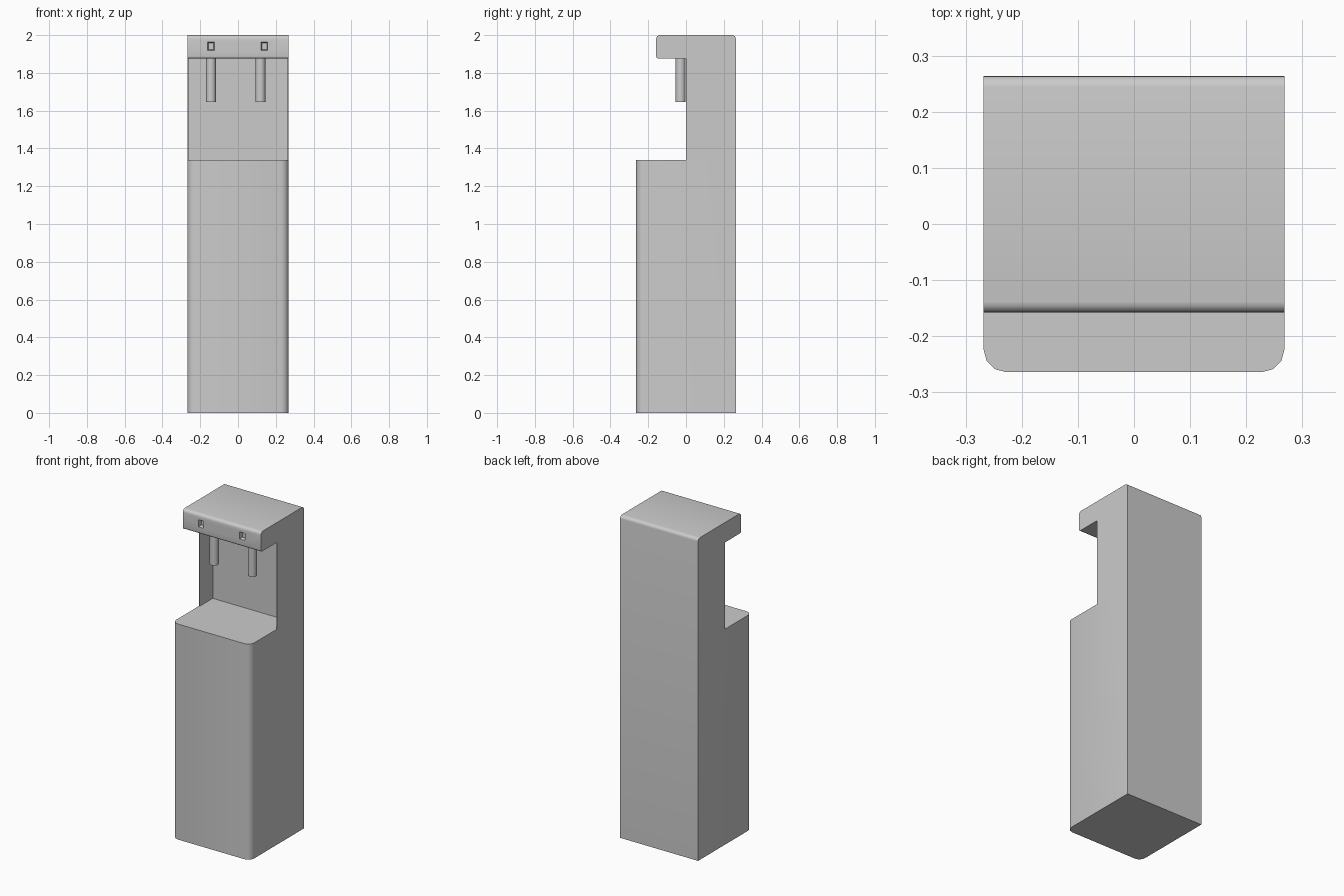
import bpy, bmesh, math

if "Cube" in bpy.data.objects:
    bpy.data.objects.remove(bpy.data.objects["Cube"])

W = 0.268          # half width
B = 0.264          # half depth
BACK = 0.128       # back wall of the recess
LEDGE, HEAD, TOP = 1.338, 1.876, 2.0
HEAD_Y = -0.158


def make(name, bm):
    bmesh.ops.recalc_face_normals(bm, faces=bm.faces[:])
    me = bpy.data.meshes.new(name)
    bm.to_mesh(me)
    bm.free()
    ob = bpy.data.objects.new(name, me)
    bpy.context.collection.objects.link(ob)
    return ob


def smooth(ob):
    bpy.ops.object.select_all(action='DESELECT')
    ob.select_set(True)
    bpy.context.view_layer.objects.active = ob
    bpy.ops.object.shade_smooth_by_angle(angle=math.radians(35))


def box(name, x0, x1, y0, y1, z0, z1):
    bm = bmesh.new()
    bmesh.ops.create_cube(bm, size=1)
    for v in bm.verts:
        v.co.x = x0 if v.co.x < 0 else x1
        v.co.y = y0 if v.co.y < 0 else y1
        v.co.z = z0 if v.co.z < 0 else z1
    return make(name, bm)


def arc(cy, cz, r, a0, a1, n=4):
    return [(cy + r * math.cos(math.radians(a0 + (a1 - a0) * i / n)),
             cz + r * math.sin(math.radians(a0 + (a1 - a0) * i / n))) for i in range(n + 1)]


# cabinet: side profile swept across the width
r = 0.02
profile = [(-B, 0), (B, 0)]
profile += arc(B - r, TOP - r, r, 0, 90)
profile += arc(HEAD_Y + r, TOP - r, r, 90, 180)
profile += arc(HEAD_Y + 0.012, HEAD + 0.012, 0.012, 180, 270)
profile += [(BACK, HEAD), (BACK, LEDGE), (-B, LEDGE)]
bm = bmesh.new()
face = bm.faces.new([bm.verts.new((-W, y, z)) for y, z in profile])
ext = bmesh.ops.extrude_face_region(bm, geom=[face])
for v in ext['geom']:
    if isinstance(v, bmesh.types.BMVert):
        v.co.x = W
# rounded front corners of the base
corners = [e for e in bm.edges if all(v.co.y < -B + 1e-4 for v in e.verts)
           and abs(e.verts[0].co.z - e.verts[1].co.z) > 1]
bmesh.ops.bevel(bm, geom=corners, offset=0.04, offset_type='OFFSET', segments=3,
                profile=0.5, affect='EDGES')
cabinet = make("cabinet", bm)

# tapered button sockets in the head front
for i, x in enumerate((-0.143, 0.140)):
    cutter = box(f"socket_cutter_{i}", x - 0.021, x + 0.021, HEAD_Y - 0.02, HEAD_Y + 0.022, 1.914, 1.967)
    for v in cutter.data.vertices:
        if v.co.y > HEAD_Y:
            v.co.x = x + (v.co.x - x) * 0.65
            v.co.z = 1.9405 + (v.co.z - 1.9405) * 0.65
    cutter.hide_render = True
    cutter.hide_viewport = False
    mod = cabinet.modifiers.new("socket", 'BOOLEAN')
    mod.object = cutter
    mod.operation = 'DIFFERENCE'
    mod.solver = 'EXACT'
    bpy.context.view_layer.objects.active = cabinet
    bpy.ops.object.modifier_apply(modifier=mod.name)
    bpy.data.objects.remove(cutter)
smooth(cabinet)

# thin side panels of the recess
for name, s in (("left_panel", -1), ("right_panel", 1)):
    xs = sorted((s * W, s * (W - 0.005)))
    box(name, xs[0], xs[1], 0.0, BACK, LEDGE, HEAD)

# water spouts
for name, x in (("left_spout", -0.143), ("right_spout", 0.119)):
    bpy.ops.mesh.primitive_cylinder_add(vertices=24, radius=0.026, depth=HEAD - 1.645,
                                        location=(x, -0.029, (HEAD + 1.645) / 2))
    spout = bpy.context.object
    spout.name = name
    smooth(spout)
